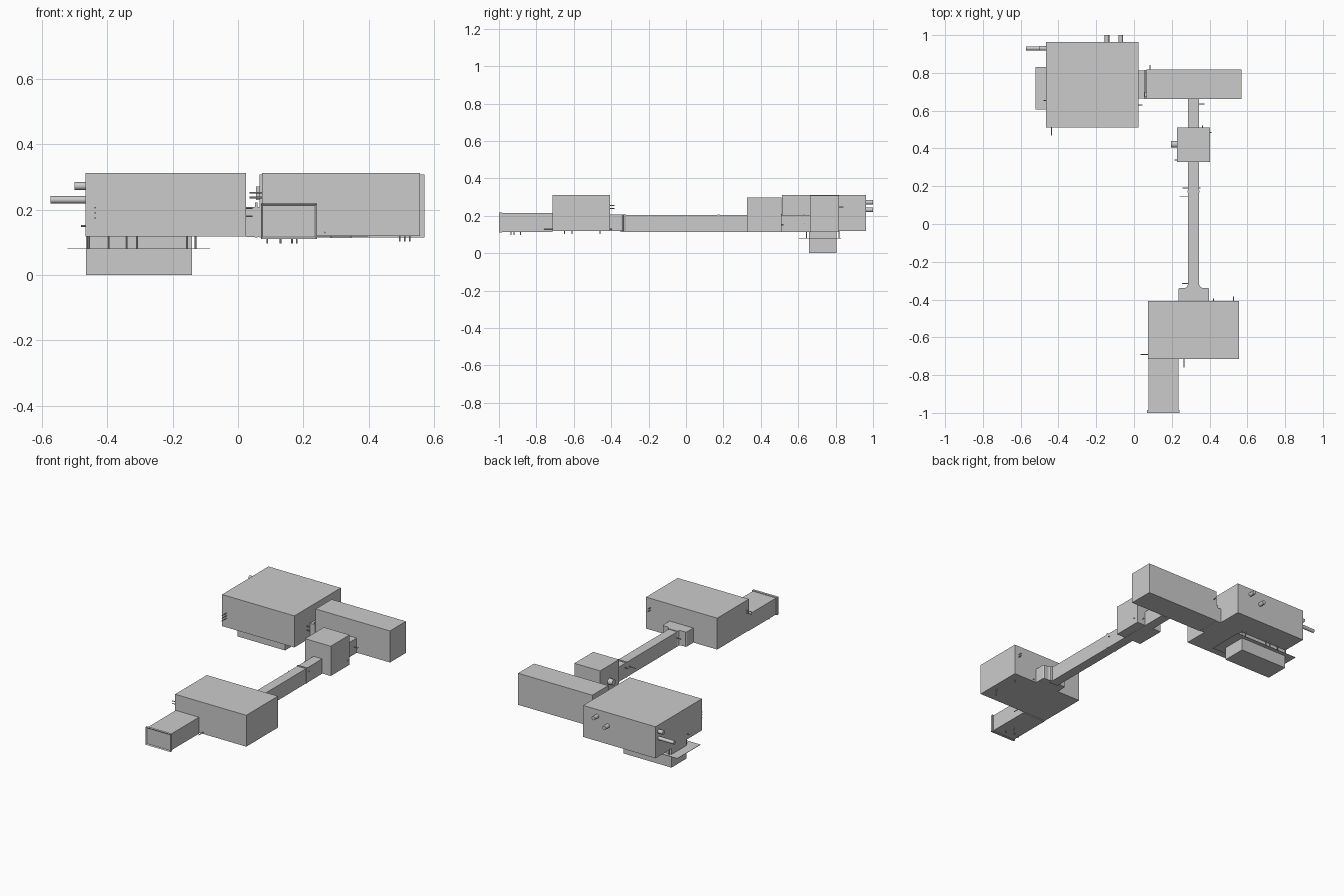
import bpy, bmesh, math
from mathutils import Vector


def box(name, x0, x1, y0, y1, z0, z1):
    bm = bmesh.new()
    bmesh.ops.create_cube(bm, size=1)
    for v in bm.verts:
        v.co = Vector(((x0 + x1) / 2 + v.co.x * (x1 - x0),
                       (y0 + y1) / 2 + v.co.y * (y1 - y0),
                       (z0 + z1) / 2 + v.co.z * (z1 - z0)))
    return finish(name, bm)


def finish(name, bm):
    bmesh.ops.recalc_face_normals(bm, faces=bm.faces[:])
    me = bpy.data.meshes.new(name)
    bm.to_mesh(me)
    bm.free()
    ob = bpy.data.objects.new(name, me)
    bpy.context.collection.objects.link(ob)
    return ob


def rod(name, a, b, r=0.0025, sides=8):
    a, b = Vector(a), Vector(b)
    bm = bmesh.new()
    bmesh.ops.create_cone(bm, cap_ends=True, segments=sides, radius1=r, radius2=r,
                          depth=(b - a).length)
    for f in bm.faces:
        f.smooth = len(f.verts) == 4
    for e in bm.edges:
        e.smooth = not any(len(f.verts) > 4 for f in e.link_faces)
    ob = finish(name, bm)
    ob.location = (a + b) / 2
    ob.rotation_euler = (b - a).to_track_quat('Z', 'Y').to_euler()
    return ob


# Main housings
box("rear_housing", -0.467, 0.025, 0.512, 0.963, 0.118, 0.312)
box("side_housing", 0.065, 0.57, 0.662, 0.817, 0.114, 0.308)
box("middle_housing", 0.227, 0.402, 0.327, 0.51, 0.114, 0.297)
box("front_housing", 0.073, 0.557, -0.715, -0.407, 0.119, 0.312)

# Lower chamber with its thin hanging plate
box("lower_chamber", -0.465, -0.14, 0.657, 0.805, 0.002, 0.118)
box("hanging_plate", -0.522, -0.085, 0.605, 0.83, 0.079, 0.081)
box("chamber_base", -0.465, -0.14, 0.657, 0.805, 0.0, 0.002)
for x in (-0.457, -0.395, -0.34, -0.31, -0.155, -0.13):
    for y in (0.645, 0.818):
        rod("plate_hanger", (x, y, 0.08), (x, y, 0.119))

# Passage between rear and side housings
box("side_passage", 0.024, 0.066, 0.665, 0.812, 0.116, 0.208)
box("side_passage_collar", 0.052, 0.06, 0.662, 0.815, 0.115, 0.222)
box("side_housing_lug", 0.055, 0.066, 0.672, 0.70, 0.23, 0.27)

# Long passage, with rounded flare into the front housing
box("long_passage", 0.285, 0.344, -0.35, 0.663, 0.113, 0.204)
box("passage_joint", 0.282, 0.347, 0.168, 0.178, 0.113, 0.208)
half = [(0.081, -0.408), (0.081, -0.345), (0.077, -0.338), (0.045, -0.338),
        (0.036, -0.333), (0.031, -0.322)]
outline = [(0.316 + x, y) for x, y in half] + [(0.316 - x, y) for x, y in reversed(half)]
bm = bmesh.new()
face = bm.faces.new([bm.verts.new((x, y, 0.118)) for x, y in outline])
ext = bmesh.ops.extrude_face_region(bm, geom=[face])
for v in ext["geom"]:
    if isinstance(v, bmesh.types.BMVert):
        v.co.z = 0.208
finish("passage_flare", bm)

# Entry tunnel with recessed end frame
box("entry_tunnel", 0.077, 0.235, -0.99, -0.714, 0.113, 0.214)
frame = box("entry_frame", 0.07, 0.241, -1.0, -0.985, 0.11, 0.218)
bm = bmesh.new()
bm.from_mesh(frame.data)
end = [f for f in bm.faces if f.calc_center_median().y < -0.999]
bmesh.ops.inset_region(bm, faces=end, thickness=0.008)
for v in end[0].verts:
    v.co.y += 0.006
bm.to_mesh(frame.data)
bm.free()

# Round pipe stubs
rod("left_pipe_long", (-0.573, 0.93, 0.23), (-0.46, 0.93, 0.23), 0.011, 20)
rod("left_pipe_short", (-0.50, 0.93, 0.272), (-0.46, 0.93, 0.272), 0.012, 20)
rod("back_pipe_high", (-0.07, 0.95, 0.272), (-0.07, 1.0, 0.272), 0.012, 20)
rod("back_pipe_low", (-0.143, 0.95, 0.232), (-0.143, 1.0, 0.232), 0.012, 20)
rod("middle_pipe", (0.195, 0.422, 0.20), (0.235, 0.422, 0.20), 0.018, 20)

# Side rods: start x, end x, y, z
for x0, x1, y, z in ((0.02, 0.044, 0.63, 0.205), (0.02, 0.044, 0.63, 0.18),
                     (0.035, 0.08, -0.69, 0.252), (0.035, 0.08, -0.69, 0.237),
                     (-0.48, -0.46, 0.655, 0.15), (0.24, 0.29, 0.147, 0.17),
                     (0.258, 0.29, 0.19, 0.18), (0.34, 0.352, 0.19, 0.18),
                     (0.255, 0.29, -0.315, 0.17), (0.34, 0.372, 0.635, 0.16),
                     (0.4, 0.41, 0.485, 0.15), (0.215, 0.23, 0.338, 0.15)):
    rod("side_rod", (x0, y, z), (x1, y, z))

# Front and back rods: x, start y, end y, z
for x, y0, y1, z in ((-0.437, 0.468, 0.515, 0.206), (-0.437, 0.468, 0.515, 0.19),
                     (-0.437, 0.468, 0.515, 0.174), (0.265, -0.76, -0.71, 0.13),
                     (0.527, -0.41, -0.383, 0.255), (0.527, -0.41, -0.383, 0.24),
                     (0.42, -0.41, -0.395, 0.13), (0.085, 0.81, 0.841, 0.247),
                     (0.362, 0.505, 0.522, 0.15)):
    rod("end_rod", (x, y0, z), (x, y1, z))

# Short pins under the floors: x, y, bottom z
for x, y, z in ((0.09, -0.935, 0.097), (0.13, -0.92, 0.097), (0.165, -0.885, 0.097),
                (0.18, -0.935, 0.097), (0.495, -0.65, 0.103), (0.525, -0.61, 0.103),
                (0.51, -0.46, 0.103), (-0.42, 0.672, 0.08), (-0.385, 0.80, 0.08)):
    rod("floor_pin", (x, y, z), (x, y, 0.122))
